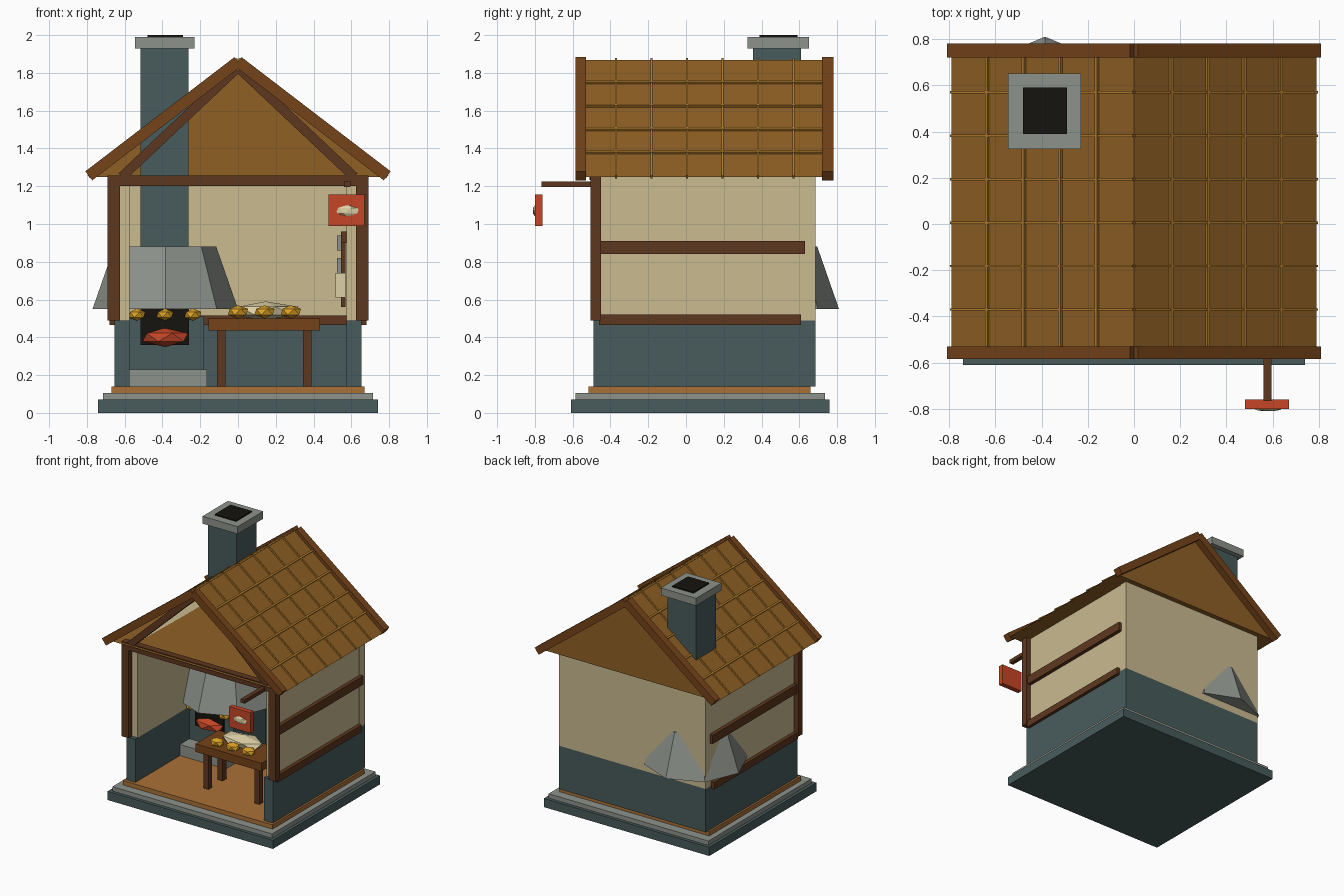
import bpy, bmesh, math
from mathutils import Vector, Matrix

if "Cube" in bpy.data.objects:
    bpy.data.objects.remove(bpy.data.objects["Cube"])


def mat(name, hexcode):
    m = bpy.data.materials.new(name)
    rgb = [(int(hexcode[i:i + 2], 16) / 255) ** 2.2 for i in (0, 2, 4)]
    m.diffuse_color = (*rgb, 1)
    m.use_nodes = True
    m.node_tree.nodes["Principled BSDF"].inputs["Base Color"].default_value = m.diffuse_color
    return m


SLATE = mat("slate", "4A5C5C")
STONE = mat("stone", "8C918A")
PLASTER = mat("plaster", "C9B98F")
TIMBER = mat("timber", "5E3A24")
BOARD = mat("board", "74451F")
ROOF = mat("roof", "8E6029")
SEAM = mat("seam", "B07A2E")
FLOOR = mat("floor", "A8703A")
SOOT = mat("soot", "1C1A16")
EMBER = mat("ember", "C4482A")
CRUST = mat("crust", "DBA02A")
CREAM = mat("cream", "DCCFA4")


def finish(name, bm, material):
    bmesh.ops.recalc_face_normals(bm, faces=bm.faces)
    me = bpy.data.meshes.new(name)
    bm.to_mesh(me)
    bm.free()
    me.materials.append(material)
    ob = bpy.data.objects.new(name, me)
    bpy.context.collection.objects.link(ob)
    return ob


def box(name, x, y, z, material):
    """Box from (min, max) ranges."""
    bm = bmesh.new()
    size = [r[1] - r[0] for r in (x, y, z)]
    mid = [(r[0] + r[1]) / 2 for r in (x, y, z)]
    bmesh.ops.create_cube(bm, size=1, matrix=Matrix.Translation(mid) @ Matrix.Diagonal((*size, 1)))
    return finish(name, bm, material)


def profile(name, pts, y0, y1, material, open_front=False):
    """Extrude an xz outline from y0 to y1."""
    bm = bmesh.new()
    f = bm.faces.new([bm.verts.new((px, y0, pz)) for px, pz in pts])
    res = bmesh.ops.extrude_face_region(bm, geom=[f], use_keep_orig=not open_front)
    bmesh.ops.translate(bm, verts=[v for v in res["geom"] if isinstance(v, bmesh.types.BMVert)],
                        vec=(0, y1 - y0, 0))
    if open_front:
        front = [q for q in bm.faces if all(abs(v.co.y - y0) < 1e-5 for v in q.verts)]
        bmesh.ops.delete(bm, geom=front, context='FACES_ONLY')
    return finish(name, bm, material)


def slanted(name, p, q, width, y0, y1, material):
    """Square-cut board between two xz points."""
    p, q = Vector(p), Vector(q)
    d = (q - p).normalized()
    n = Vector((-d.y, d.x)) * width / 2
    return profile(name, [p + n, q + n, q - n, p - n], y0, y1, material)


def gem(name, loc, radii, material):
    bm = bmesh.new()
    bmesh.ops.create_icosphere(bm, subdivisions=1, radius=1,
                               matrix=Matrix.Translation(loc) @ Matrix.Diagonal((*radii, 1)))
    return finish(name, bm, material)


# Stepped base and floor
box("base_lower", (-.74, .74), (-.61, .76), (0, .07), SLATE)
box("base_upper", (-.715, .715), (-.585, .735), (.07, .105), STONE)
box("floor", (-.67, .67), (-.515, .66), (.105, .14), FLOOR)

# Walls: slate below, plaster above, open at the front
box("back_wall_lower", (-.655, .655), (.61, .685), (.14, .49), SLATE)
box("back_wall_upper", (-.655, .655), (.62, .685), (.49, 1.25), PLASTER)
box("back_inner_rail", (-.575, .575), (.58, .625), (.465, .515), TIMBER)
for s, side in ((-1, "left"), (1, "right")):
    xr = lambda a, b: tuple(sorted((a * s, b * s)))
    box(side + "_wall_lower", xr(.575, .655), (-.49, .61), (.14, .49), SLATE)
    box(side + "_wall_upper", xr(.575, .65), (-.46, .62), (.49, 1.25), PLASTER)
    box(side + "_front_post", xr(.625, .69), (-.505, -.45), (.49, 1.25), TIMBER)
    box(side + "_rail_lower", xr(.64, .68), (-.46, .61), (.465, .52), TIMBER)
    box(side + "_rail_upper", xr(.64, .68), (-.46, .63), (.84, .91), TIMBER)
    # Gable boards and inner braces
    box_tip = (.79 * s, 1.255)
    slanted(side + "_front_bargeboard", (0, 1.86), box_tip, .06, -.585, -.53, BOARD)
    slanted(side + "_back_bargeboard", (0, 1.86), box_tip, .06, .72, .78, BOARD)
    slanted(side + "_gable_brace", (.01 * s, 1.82), (.615 * s, 1.25), .05, -.51, -.46, TIMBER)
    # Roof seams: down the slope, then along the courses
    for i in range(6):
        y = -.37 + .188 * i
        slanted(f"{side}_roof_seam_{i}", (0, 1.87), (.79 * s, 1.25), .02, y - .005, y + .005, SEAM)
    d = Vector((.79 * s, -.62)).normalized()
    for i in range(1, 5):
        c = Vector((.158 * s * i, 1.87 - .124 * i))
        slanted(f"{side}_roof_course_{i}", c - d * .007, c + d * .007, .026, -.53, .72, SEAM)
box("front_lintel", (-.69, .69), (-.505, -.45), (1.2, 1.257), TIMBER)

# Roof: hollow prism, open at the front gable
profile("roof", [(-.79, 1.25), (.79, 1.25), (0, 1.868)], -.53, .725, ROOF, open_front=True)

# Oven, hood and chimney
box("oven_body", (-.58, -.18), (.2, .65), (.14, .51), SLATE)
box("oven_step", (-.575, -.165), (.08, .3), (.14, .23), STONE)
box("oven_mouth", (-.515, -.26), (.185, .5), (.36, .55), SOOT)
gem("embers", (-.385, .19, .4), (.135, .07, .05), EMBER)
bm = bmesh.new()
bmesh.ops.create_cone(bm, cap_ends=True, segments=8, radius1=.385, radius2=.27, depth=.33,
                      matrix=Matrix.Translation((-.385, .425, .715)))
if not any(abs(v.co.x + .77) < .003 for v in bm.verts):
    bmesh.ops.rotate(bm, verts=bm.verts, cent=(-.385, .425, 0),
                     matrix=Matrix.Rotation(math.pi / 8, 3, 'Z'))
finish("oven_hood", bm, STONE)
box("chimney", (-.515, -.262), (.355, .61), (.87, 1.94), SLATE)
box("chimney_cap", (-.545, -.23), (.325, .65), (1.93, 1.99), STONE)
box("flue", (-.48, -.29), (.39, .59), (1.97, 2.0), SOOT)
for i in range(3):
    gem(f"oven_loaf_{i}", (-.535 + .148 * i, .17, .52), (.05, .045, .033), CRUST)

# Table with dough and loaves
box("table_top", (-.155, .435), (-.32, -.03), (.435, .5), BOARD)
for i, x in enumerate((-.088, .367)):
    for j, y in enumerate((-.26, -.08)):
        box(f"table_leg_{i}{j}", (x - .023, x + .023), (y - .023, y + .023), (.14, .44), TIMBER)
gem("dough", (.145, -.15, .54), (.195, .1, .05), CREAM)
for i in range(3):
    gem(f"table_loaf_{i}", (.14 * i, -.265, .535), (.06, .05, .035), CRUST)

# Tools on the right wall
box("tool_rack", (.545, .578), (.05, .35), (.9, .96), TIMBER)
box("peel_handle", (.545, .57), (.1, .13), (.56, .96), TIMBER)
box("peel_blade", (.515, .57), (.06, .17), (.61, .74), CREAM)
for i, z in enumerate((.74, .86)):
    box(f"rack_hook_{i}", (.525, .545), (.22, .25), (z, z + .08), STONE)

# Hanging sign
box("sign_arm", (.56, .595), (-.765, -.46), (1.195, 1.225), TIMBER)
box("sign_board", (.48, .67), (-.8, -.76), (.99, 1.155), EMBER)
gem("sign_loaf", (.58, -.797, 1.07), (.07, .015, .033), CREAM)
